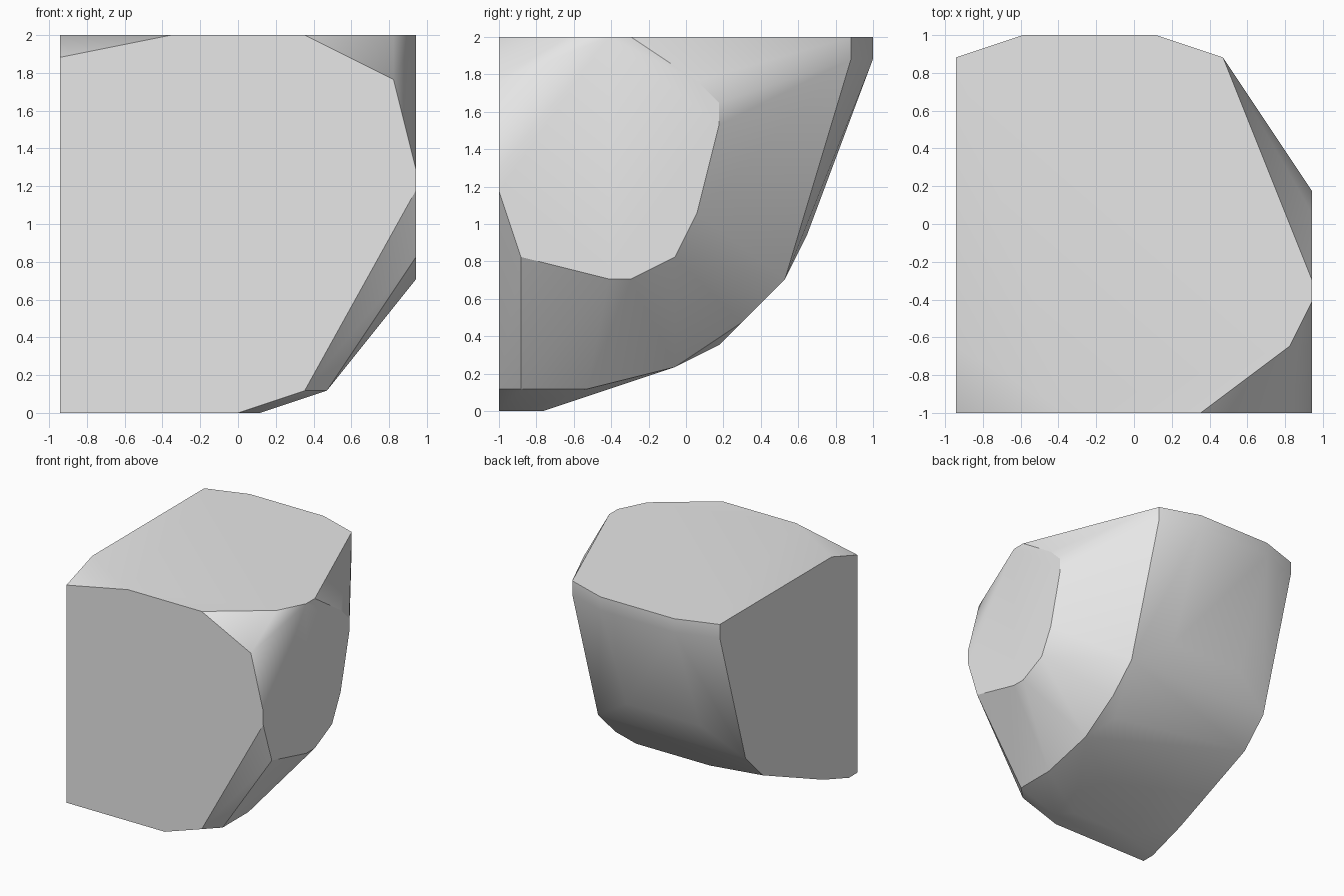
import bpy
import bmesh
import math
from mathutils import Vector

default_cube = bpy.data.objects.get("Cube")
if default_cube:
    bpy.data.objects.remove(default_cube, do_unlink=True)

# The rock is chipped on a regular grid: 16 x 17 x 17 cells
CELL = 2 / 17
WIDTH, DEPTH, HEIGHT = 16, 17, 17


def corner(x, y, z):
    """Turn grid steps (from the left, front and bottom) into a position."""
    return Vector((x - WIDTH / 2, y - DEPTH / 2, z)) * CELL


def side_outline(x, outline):
    """Outline of (y, z) steps in a plane across the rock."""
    return [corner(x, y, z) for y, z in outline]


def front_outline(y, outline):
    """Outline of (x, z) steps in a plane facing the front."""
    return [corner(x, y, z) for x, z in outline]


def ridge(x_start, x_end, y, z):
    """Straight ridge running along x."""
    return [corner(x_start, y, z), corner(x_end, y, z)]


# Broad flat cut on the -x side
flat_side = side_outline(0, [(0, 0), (1, 0), (4, 1), (11, 4), (13, 6),
                             (16, 16), (16, 17), (3, 17), (0, 16)])

# Sharp shoulder where the back turns towards the +x side
shoulder = side_outline(12, [(1, 1), (4, 1), (8, 2), (11, 4), (13, 6),
                             (16, 16), (16, 17)])

# Rounded facet on the +x side
round_facet = side_outline(WIDTH, [(0, 10), (1, 7), (5, 6), (6, 6), (8, 7),
                                   (9, 9), (10, 13), (10, 14), (9, 15),
                                   (6, 17), (5, 17), (0, 11)])

# Flat front face and its chipped corners
front_face = front_outline(0, [(0, 0), (8, 0), (11, 1), (16, 10), (16, 11),
                               (15, 15), (11, 17), (5, 17), (0, 16)])
top_chip = [corner(15, 3, HEIGHT)]

# Bulging back and belly
back_crest = ridge(3, 9, DEPTH, HEIGHT) + ridge(3, 9, DEPTH, 16)
back_bulge = ridge(3, 9, 14, 8)
belly = ridge(5, 11, 10, 3)
keel = ridge(3, 8, 2, 0) + [corner(9, 1, 0)]

# Wrap all the facets in one convex shell
bm = bmesh.new()
for part in (flat_side, shoulder, round_facet, front_face, top_chip,
             back_crest, back_bulge, belly, keel):
    for point in part:
        bm.verts.new(point)
bmesh.ops.remove_doubles(bm, verts=bm.verts, dist=CELL / 100)
bmesh.ops.convex_hull(bm, input=bm.verts)
bmesh.ops.delete(bm, geom=[v for v in bm.verts if not v.link_faces],
                 context="VERTS")
bmesh.ops.dissolve_limit(bm, angle_limit=math.radians(1),
                         verts=bm.verts, edges=bm.edges)
bmesh.ops.recalc_face_normals(bm, faces=bm.faces)
mesh = bpy.data.meshes.new("rock")
bm.to_mesh(mesh)
bm.free()

# Plain grey stone
stone = bpy.data.materials.new("grey_stone")
stone.use_nodes = True
grey = (0.8, 0.8, 0.8, 1)
stone.diffuse_color = grey
stone.node_tree.nodes["Principled BSDF"].inputs["Base Color"].default_value = grey
mesh.materials.append(stone)

rock = bpy.data.objects.new("rock", mesh)
bpy.context.collection.objects.link(rock)
bpy.ops.object.select_all(action="DESELECT")
rock.select_set(True)
bpy.context.view_layer.objects.active = rock
bpy.ops.object.shade_smooth_by_angle(angle=math.radians(30))
